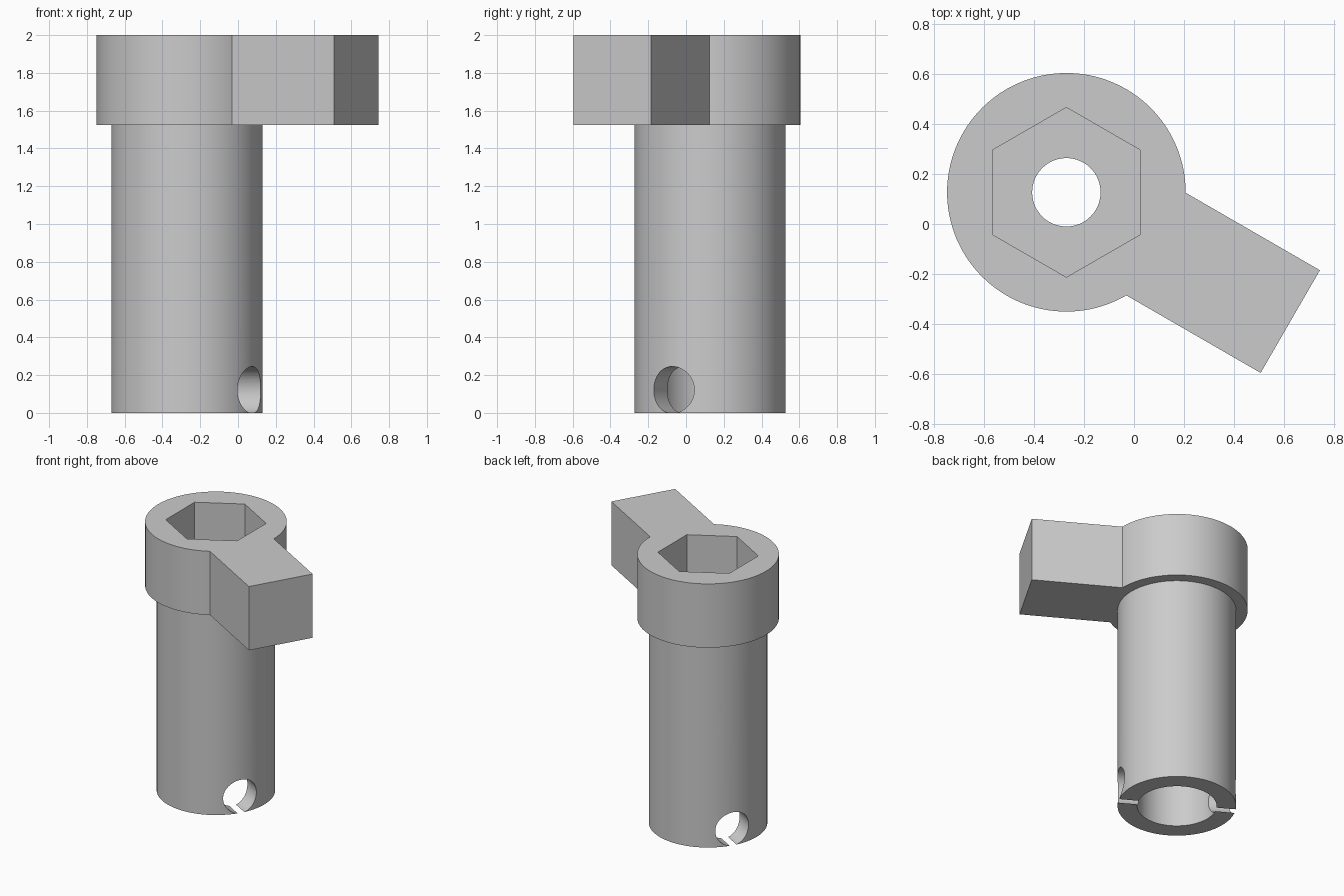
import bpy
import bmesh
import math
from mathutils import Matrix, Vector

cube = bpy.data.objects.get("Cube")
if cube:
    bpy.data.objects.remove(cube, do_unlink=True)

AXIS = Vector((-0.271, 0.127, 0))      # tube axis
SWING = math.radians(-30)              # direction of arm and cross hole
HEAD_Z, TOP_Z = 1.525, 2.0
SEGMENTS = 128

grey = bpy.data.materials.new("plain_grey")
grey.use_nodes = True
colour = (0.6, 0.6, 0.6, 1)
grey.diffuse_color = colour
grey.node_tree.nodes["Principled BSDF"].inputs["Base Color"].default_value = colour


def make_object(name, bm):
    bmesh.ops.recalc_face_normals(bm, faces=bm.faces)
    mesh = bpy.data.meshes.new(name)
    bm.to_mesh(mesh)
    bm.free()
    mesh.materials.append(grey)
    obj = bpy.data.objects.new(name, mesh)
    obj.location = AXIS
    bpy.context.collection.objects.link(obj)
    return obj


def lathe(name, profile):
    bm = bmesh.new()
    verts = [bm.verts.new((r, 0, z)) for r, z in profile]
    edges = [bm.edges.new((verts[i - 1], verts[i])) for i in range(len(verts))]
    bmesh.ops.spin(bm, geom=verts + edges, axis=(0, 0, 1), cent=(0, 0, 0),
                   angle=math.tau, steps=SEGMENTS, use_merge=True)
    bmesh.ops.remove_doubles(bm, verts=bm.verts, dist=0.0001)
    return make_object(name, bm)


def box(name, x0, x1, width, z0, z1):
    bm = bmesh.new()
    place = (Matrix.Rotation(SWING, 4, 'Z')
             @ Matrix.Translation(((x0 + x1) / 2, 0, (z0 + z1) / 2))
             @ Matrix.Diagonal((x1 - x0, width, z1 - z0, 1)))
    bmesh.ops.create_cube(bm, size=1, matrix=place)
    return make_object(name, bm)


def prism(name, sides, radius, depth, place):
    bm = bmesh.new()
    bmesh.ops.create_cone(bm, cap_ends=True, segments=sides, radius1=radius,
                          radius2=radius, depth=depth, matrix=place)
    return make_object(name, bm)


def combine(target, other, operation):
    other.hide_render = True
    mod = target.modifiers.new(operation.lower(), 'BOOLEAN')
    mod.operation, mod.object, mod.solver = operation, other, 'EXACT'
    bpy.context.view_layer.objects.active = target
    bpy.ops.object.modifier_apply(modifier=mod.name)
    bpy.data.objects.remove(other, do_unlink=True)


# Stepped tube with wide lower bore and narrow upper hole
body = lathe("socket_body", [
    (0.137, TOP_Z), (0.478, TOP_Z), (0.478, HEAD_Z), (0.4, HEAD_Z),
    (0.4, 0), (0.268, 0), (0.268, 1.4), (0.137, 1.4)])

# Side arm on the head
combine(body, box("arm", 0.38, 1.036, 0.475, HEAD_Z, TOP_Z), 'UNION')

# Hexagonal recess in the head
recess = Matrix.Translation((0, 0, HEAD_Z + 0.3))
combine(body, prism("hex_cutter", 6, 0.34, 0.6, recess), 'DIFFERENCE')

# Cross hole that just breaks through the bottom rim
cross = (Matrix.Translation((0, 0, 0.1215)) @ Matrix.Rotation(SWING, 4, 'Z')
         @ Matrix.Rotation(math.pi / 2, 4, 'Y'))
combine(body, prism("cross_cutter", 64, 0.124, 1.2, cross), 'DIFFERENCE')

# Smooth round walls, crisp edges
bpy.ops.object.select_all(action='DESELECT')
body.select_set(True)
bpy.context.view_layer.objects.active = body
bpy.ops.object.shade_smooth_by_angle(angle=math.radians(30))
